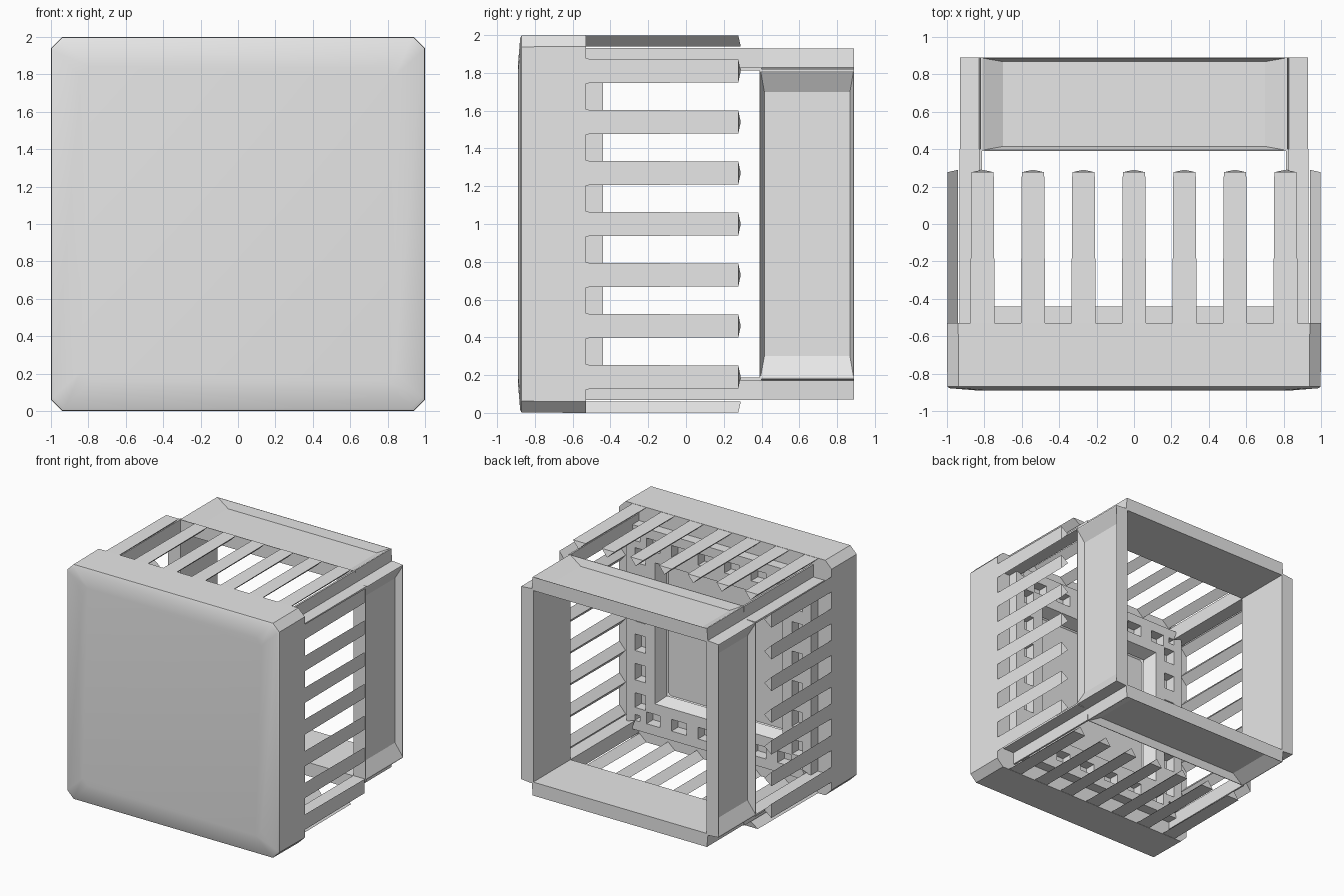
import bpy, bmesh
from math import radians
from mathutils import Matrix, Vector

cube = bpy.data.objects.get("Cube")
if cube:
    bpy.data.objects.remove(cube, do_unlink=True)

grey = bpy.data.materials.new("light_grey")
grey.use_nodes = True
grey.diffuse_color = (0.8, 0.8, 0.8, 1)
grey.node_tree.nodes["Principled BSDF"].inputs["Base Color"].default_value = (0.8, 0.8, 0.8, 1)

SIDES = ["top", "left", "bottom", "right"]
PITCH = 0.27


def finish(name, bm, turn=0, smooth=0):
    """Place a part built around the cube's axis, turned about y in quarter turns."""
    bmesh.ops.recalc_face_normals(bm, faces=bm.faces)
    bm.transform(Matrix.Translation((0, 0, 1)) @ Matrix.Rotation(radians(90 * turn), 4, "Y"))
    mesh = bpy.data.meshes.new(name)
    bm.to_mesh(mesh)
    bm.free()
    mesh.materials.append(grey)
    ob = bpy.data.objects.new(name, mesh)
    bpy.context.collection.objects.link(ob)
    if smooth:
        bpy.ops.object.select_all(action="DESELECT")
        ob.select_set(True)
        bpy.context.view_layer.objects.active = ob
        bpy.ops.object.shade_smooth_by_angle(angle=radians(smooth))


def loft(bm, rings):
    """Skin a stack of equal-length rings and cap both ends."""
    loops = [[bm.verts.new(p) for p in ring] for ring in rings]
    n = len(loops[0])
    for a, b in zip(loops, loops[1:]):
        for i in range(n):
            j = (i + 1) % n
            bm.faces.new((a[i], a[j], b[j], b[i]))
    bm.faces.new(loops[0])
    bm.faces.new(loops[-1])


def box(bm, x0, x1, y0, y1, z0, z1):
    rect = [(x0, y0), (x1, y0), (x1, y1), (x0, y1)]
    loft(bm, [[(x, y, z) for x, y in rect] for z in (z0, z1)])


def octagon(y, r, c):
    """Square of half-size r with corners cut by c, facing along y."""
    k = r - c
    pts = [(-k, -r), (k, -r), (r, -k), (r, k), (k, r), (-k, r), (-r, k), (-r, -k)]
    return [(x, y, z) for x, z in pts]


def rect_z(z, hx, y0, y1):
    return [(-hx, y0, z), (hx, y0, z), (hx, y1, z), (-hx, y1, z)]


# Front cover: chamfered block, softly domed front, shallow recess behind
bm = bmesh.new()
loft(bm, [octagon(-0.89, 0.84, 0.05), octagon(-0.878, 0.985, 0.06),
          octagon(-0.87, 0.998, 0.06), octagon(-0.53, 1.0, 0.06),
          octagon(-0.53, 0.62, 0.02), octagon(-0.58, 0.57, 0.02)])
finish("front_cover", bm, smooth=25)

for turn, side in enumerate(SIDES):
    # Seven triangular fingers reaching back from the cover
    bm = bmesh.new()
    for i in range(-3, 4):
        cx = i * PITCH
        loft(bm, [[(cx - w, y, 0.998), (cx + w, y, 0.998), (cx, tip, 0.94)]
                  for y, tip, w in ((-0.54, -0.54, 0.065), (0.277, 0.29, 0.06))])
    finish(side + "_fingers", bm, turn)

    # Plate of the back frame with a dished outer face
    bm = bmesh.new()
    loft(bm, [rect_z(0.815, 0.815, 0.39, 0.89), rect_z(0.815, 0.83, 0.39, 0.89),
              rect_z(0.93, 0.82, 0.39, 0.89), rect_z(0.93, 0.81, 0.395, 0.887),
              rect_z(0.87, 0.70, 0.415, 0.868)])
    finish(side + "_frame_plate", bm, turn)

    # Inward angle strip joining cover and frame at one corner
    bm = bmesh.new()
    loft(bm, [[(x, y, z) for x, z in ((0.813, 0.813), (0.933, 0.813), (0.933, 0.828),
                                      (0.828, 0.828), (0.828, 0.933), (0.813, 0.933))]
              for y in (-0.54, 0.40)])
    finish(side + "_corner_strip", bm, turn)

    # Inner ring: two mitred rails and the crossbars between the holes
    bm = bmesh.new()
    for r0, r1, h0, h1, slope in ((0.56, 0.69, 0.56, 0.69, 0.04), (0.79, 0.87, 0.79, 0.82, 0)):
        loft(bm, [[(-h0 - s, y, r0 + s), (h0 + s, y, r0 + s), (h1, y, r1), (-h1, y, r1)]
                  for y, s in ((-0.545, 0), (-0.44, slope))])
    for cx in (-0.5, -0.25, 0, 0.25, 0.5):
        box(bm, cx - 0.055, cx + 0.055, -0.54, -0.44, 0.685, 0.795)
    for s in (-1, 1):
        xs = sorted((s * 0.68, s * 0.74))
        box(bm, xs[0], xs[1], -0.54, -0.44, 0.685, 0.795)
    finish(side + "_inner_ring", bm, turn)
